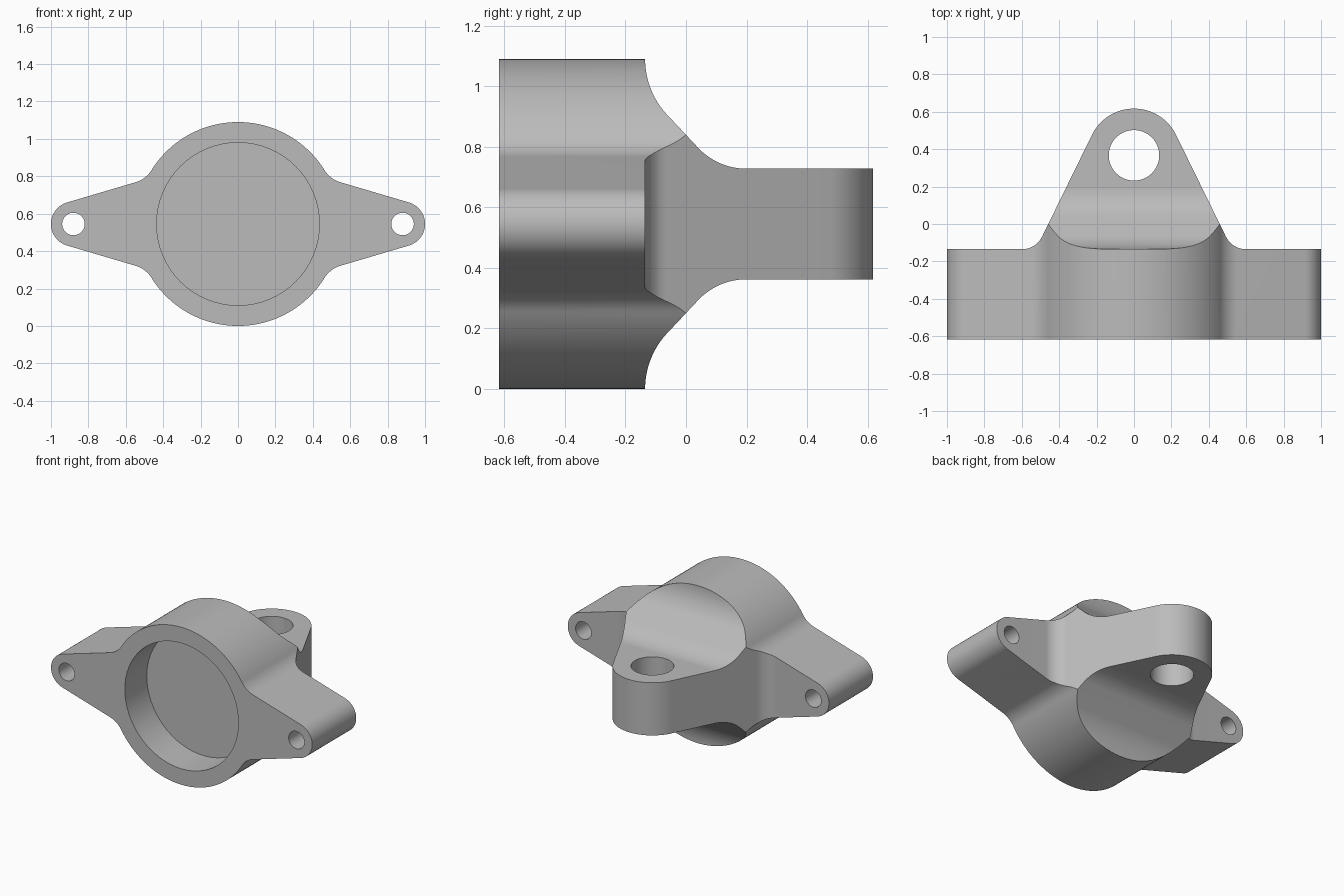
import bpy
import bmesh
from math import sin, cos, radians

MID = 0.545          # height of the central axis
BACK = -0.135        # rear plane of the flange
FRONT, REAR = -0.617, 0.62

if "Cube" in bpy.data.objects:
    bpy.data.objects.remove(bpy.data.objects["Cube"])

metal = bpy.data.materials.new("grey metal")
metal.use_nodes = True
grey = (0.5, 0.5, 0.5, 1)
metal.diffuse_color = grey
metal.node_tree.nodes["Principled BSDF"].inputs["Base Color"].default_value = grey


def arc(cx, cy, r, start, end, steps=16):
    angles = [radians(start + (end - start) * i / steps) for i in range(steps + 1)]
    return [(cx + r * cos(a), cy + r * sin(a)) for a in angles]


def mirror(points, axis):
    """Close a half profile with its reflection across one axis."""
    flipped = [(-a, b) if axis == 0 else (a, -b) for a, b in reversed(points)]
    return points + [p for p in flipped
                     if all(abs(p[0] - q[0]) + abs(p[1] - q[1]) > 1e-5 for q in points)]


def prism(name, points, place, low, high):
    """Extrude a profile; place maps (a, b, depth) to x, y, z."""
    bm = bmesh.new()
    face = bm.faces.new([bm.verts.new(place(a, b, low)) for a, b in points])
    moved = bmesh.ops.extrude_face_region(bm, geom=[face])["geom"]
    shift = [q - p for p, q in zip(place(0, 0, low), place(0, 0, high))]
    bmesh.ops.translate(bm, vec=shift,
                        verts=[v for v in moved if isinstance(v, bmesh.types.BMVert)])
    bmesh.ops.recalc_face_normals(bm, faces=bm.faces)
    mesh = bpy.data.meshes.new(name)
    bm.to_mesh(mesh)
    bm.free()
    mesh.materials.append(metal)
    obj = bpy.data.objects.new(name, mesh)
    bpy.context.collection.objects.link(obj)
    return obj


def along_y(a, b, d):
    return (a, d, MID + b)


def along_x(a, b, d):
    return (d, a, MID + b)


def along_z(a, b, d):
    return (a, b, d)


def combine(target, cutter, operation):
    mod = target.modifiers.new(operation, "BOOLEAN")
    mod.operation, mod.object, mod.solver = operation, cutter, "EXACT"
    bpy.context.view_layer.objects.active = target
    bpy.ops.object.modifier_apply(modifier=mod.name)
    bpy.data.objects.remove(cutter)


# Flange outline: round body, blended into two tapering ears
quarter = arc(0.88, 0, 0.12, 0, 73.5)
quarter += arc(0.591, 0.369, 0.152, 253.5, 212)
quarter += arc(0, 0, MID, 32, 90, 32)[1:]
bracket = prism("mounting_bracket", mirror(mirror(quarter, 0), 1), along_y, FRONT, REAR)

# Side silhouette: flange curving down into a thinner lug
side = [(FRONT - 0.1, 0.7), (BACK, 0.7)]
side += arc(BACK + 0.27, MID, 0.27, 180, 225)
side += arc(0.2, 0.1825 + 0.22, 0.22, 225, 270)
side += [(REAR + 0.1, 0.1825)]
combine(bracket, prism("side_cutter", mirror(side, 1), along_x, -1.2, 1.2), "INTERSECT")

# Plan silhouette: rounded lug widening into the flange
plan = [(1.2, FRONT - 0.2), (1.2, BACK)]
plan += arc(0.6, BACK + 0.121, 0.121, 270, 206)
plan += arc(0, 0.367, 0.25, 26, 90, 24)
combine(bracket, prism("plan_cutter", mirror(plan, 0), along_z, -0.2, 1.3), "INTERSECT")

# Round pocket in the front, ear bolt holes and lug pin hole
holes = [("pocket_cutter", 0, 0, 0.435, along_y, -0.8, FRONT + 0.24),
         ("left_bolt_cutter", 0.88, 0, 0.06, along_y, -0.8, 0.2),
         ("right_bolt_cutter", -0.88, 0, 0.06, along_y, -0.8, 0.2),
         ("pin_cutter", 0, 0.367, 0.135, along_z, 0.2, 0.9)]
for name, a, b, r, place, low, high in holes:
    circle = arc(a, b, r, 0, 360, 64)[:-1]
    combine(bracket, prism(name, circle, place, low, high), "DIFFERENCE")

bpy.ops.object.select_all(action="DESELECT")
bracket.select_set(True)
bpy.context.view_layer.objects.active = bracket
bpy.ops.object.shade_smooth_by_angle(angle=radians(25))
